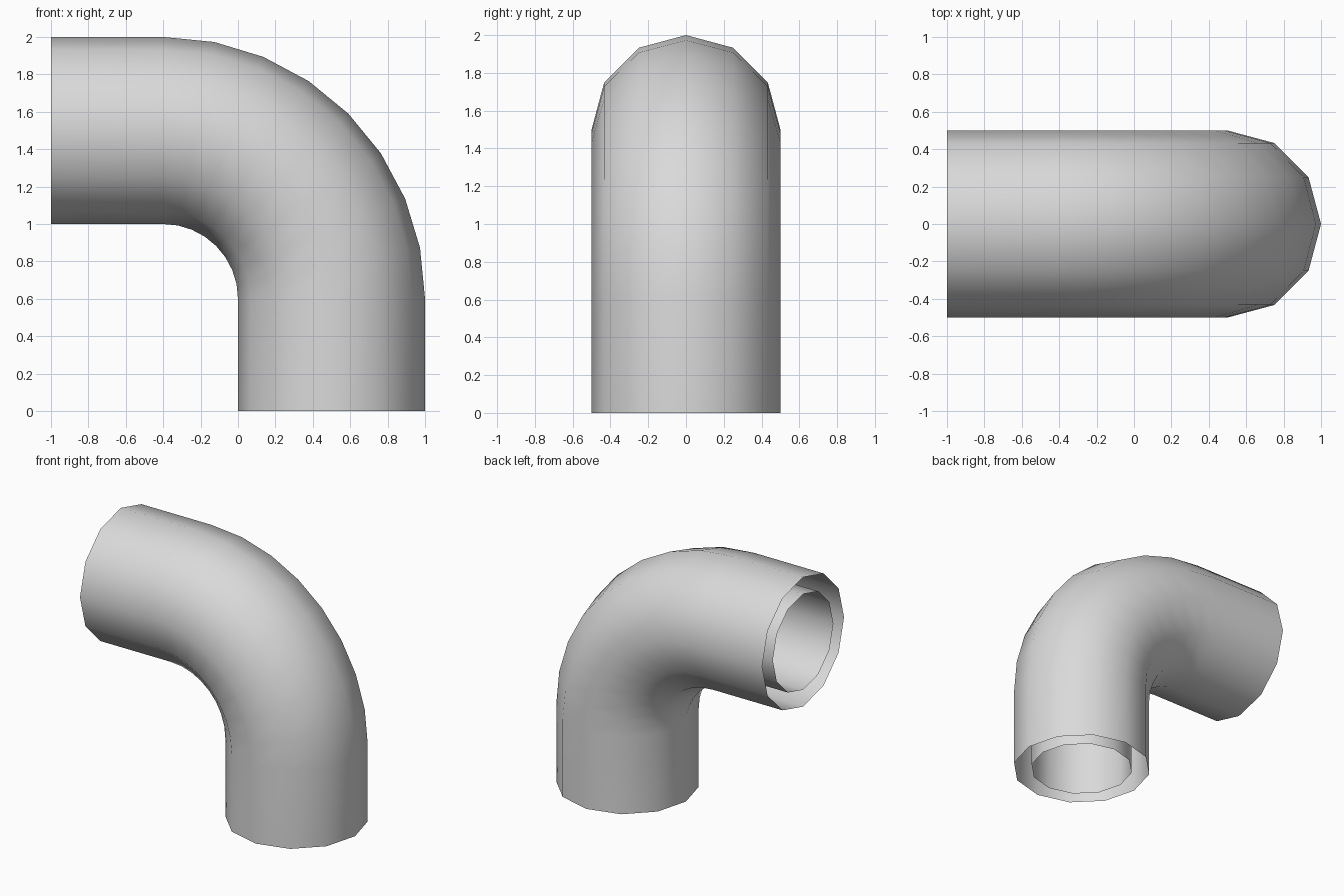
import bpy
import bmesh
from math import radians
from mathutils import Matrix, Vector

cube = bpy.data.objects.get("Cube")
if cube:
    bpy.data.objects.remove(cube, do_unlink=True)

SIDES = 12
BEND_STEPS = 8
STRAIGHT = 0.6
BEND_CENTRE = Vector((-0.4, 0, STRAIGHT))

grey = bpy.data.materials.new("light_grey")
grey.use_nodes = True
colour = (0.7, 0.7, 0.7, 1)
grey.diffuse_color = colour
grey.node_tree.nodes["Principled BSDF"].inputs["Base Color"].default_value = colour


def extrude(bm, edges, offset):
    """Extrude an open ring along a straight run and return the new ring."""
    geom = bmesh.ops.extrude_edge_only(bm, edges=edges)["geom"]
    verts = [g for g in geom if isinstance(g, bmesh.types.BMVert)]
    bmesh.ops.translate(bm, verts=verts, vec=offset)
    return [g for g in geom if isinstance(g, bmesh.types.BMEdge)
            and all(v in verts for v in g.verts)]


def elbow(name, radius, inward=False):
    """Open-ended elbow: upright run, quarter bend, level run."""
    bm = bmesh.new()
    bmesh.ops.create_circle(bm, segments=SIDES, radius=radius,
                            matrix=Matrix.Translation((0.5, 0, 0)))
    ring = extrude(bm, bm.edges[:], (0, 0, STRAIGHT))
    end = bmesh.ops.spin(bm, geom=ring, cent=BEND_CENTRE, axis=(0, 1, 0),
                         angle=radians(-90), steps=BEND_STEPS)["geom_last"]
    ring = [g for g in end if isinstance(g, bmesh.types.BMEdge)]
    extrude(bm, ring, (-STRAIGHT, 0, 0))

    # Outer wall faces out, bore faces in
    bmesh.ops.recalc_face_normals(bm, faces=bm.faces[:])
    probe = max(bm.faces, key=lambda f: f.calc_center_median().x)
    if (probe.normal.x < 0) != inward:
        bmesh.ops.reverse_faces(bm, faces=bm.faces[:])
    for face in bm.faces:
        face.smooth = True

    mesh = bpy.data.meshes.new(name)
    bm.to_mesh(mesh)
    bm.free()
    mesh.materials.append(grey)
    obj = bpy.data.objects.new(name, mesh)
    bpy.context.collection.objects.link(obj)
    return obj


# Two concentric shells, open at both ends
elbow("pipe_outer_wall", 0.5)
elbow("pipe_inner_wall", 0.37, inward=True)
